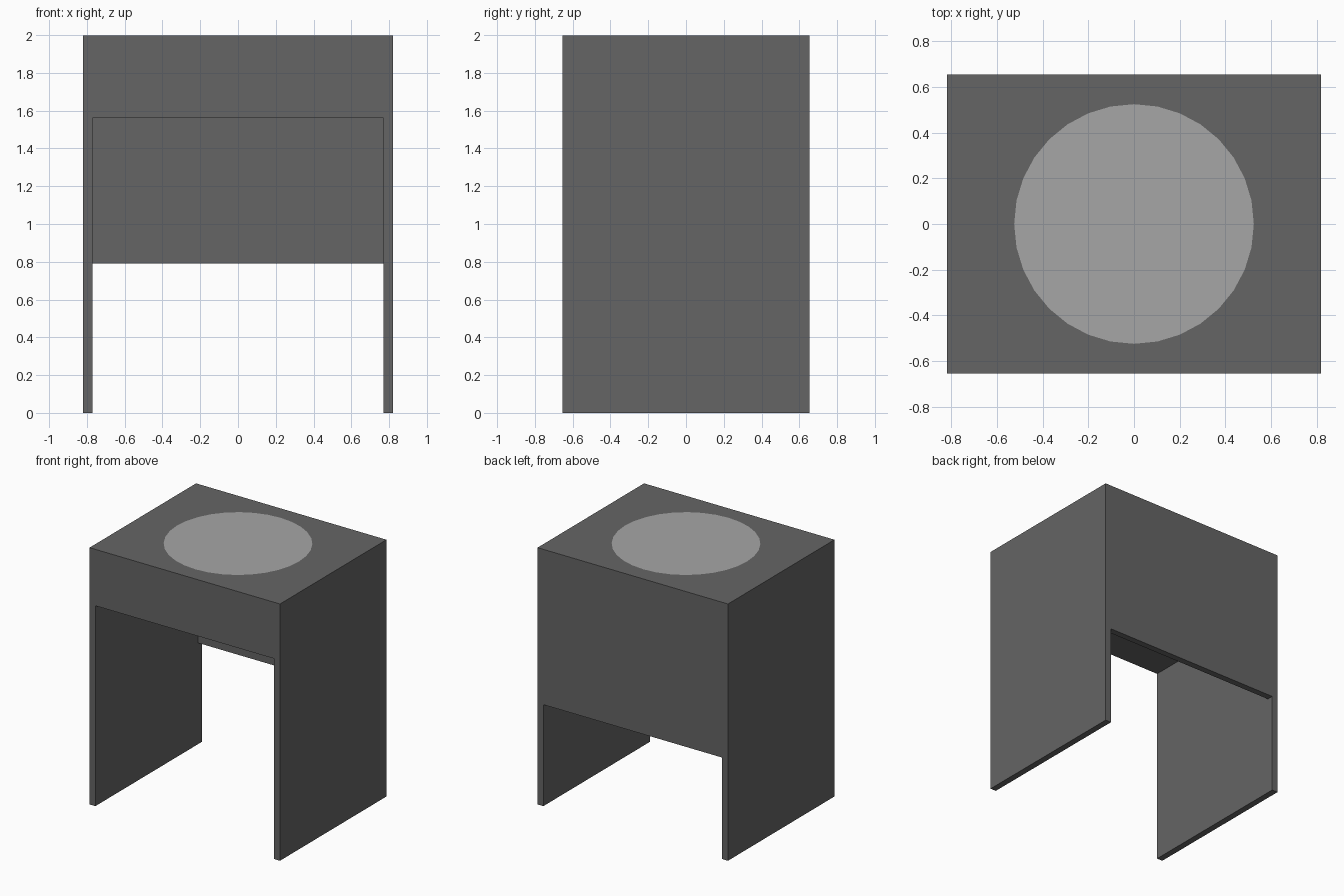
import bpy

if "Cube" in bpy.data.objects:
    bpy.data.objects.remove(bpy.data.objects["Cube"])

HW, HD = 0.82, 0.655      # half width, half depth
T = 0.05                  # panel thickness
TOP_Z = 1.93              # underside of the top slab


def material(name, v):
    m = bpy.data.materials.new(name)
    m.diffuse_color = (v, v, v, 1)
    m.use_nodes = True
    m.node_tree.nodes["Principled BSDF"].inputs["Base Color"].default_value = m.diffuse_color
    return m


dark = material("dark_grey", 0.13)
light = material("light_grey", 0.38)


def box(name, lo, hi):
    bpy.ops.mesh.primitive_cube_add(size=1, location=[(a + b) / 2 for a, b in zip(lo, hi)])
    ob = bpy.context.object
    ob.name = name
    ob.scale = [b - a for a, b in zip(lo, hi)]
    bpy.ops.object.transform_apply(location=False, rotation=False, scale=True)
    ob.data.materials.append(dark)
    return ob


# Side panels reaching the floor
for side, x in (("left", -HW), ("right", HW - T)):
    box(side + "_side_panel", (x, -HD, 0), (x + T, HD, TOP_Z))

# Top slab
box("top_slab", (-HW, -HD, TOP_Z), (HW, HD, 1.999))

# Full-depth compartment under the top, and the taller back panel
box("compartment", (-HW + T, -HD, 1.56), (HW - T, HD - T, TOP_Z))
box("back_panel", (-HW + T, HD - T, 0.79), (HW - T, HD, TOP_Z))

# Flat round inlay on the top
bpy.ops.mesh.primitive_circle_add(vertices=32, radius=0.525, fill_type='NGON', location=(0, 0, 2))
inlay = bpy.context.object
inlay.name = "round_inlay"
inlay.data.materials.append(light)
